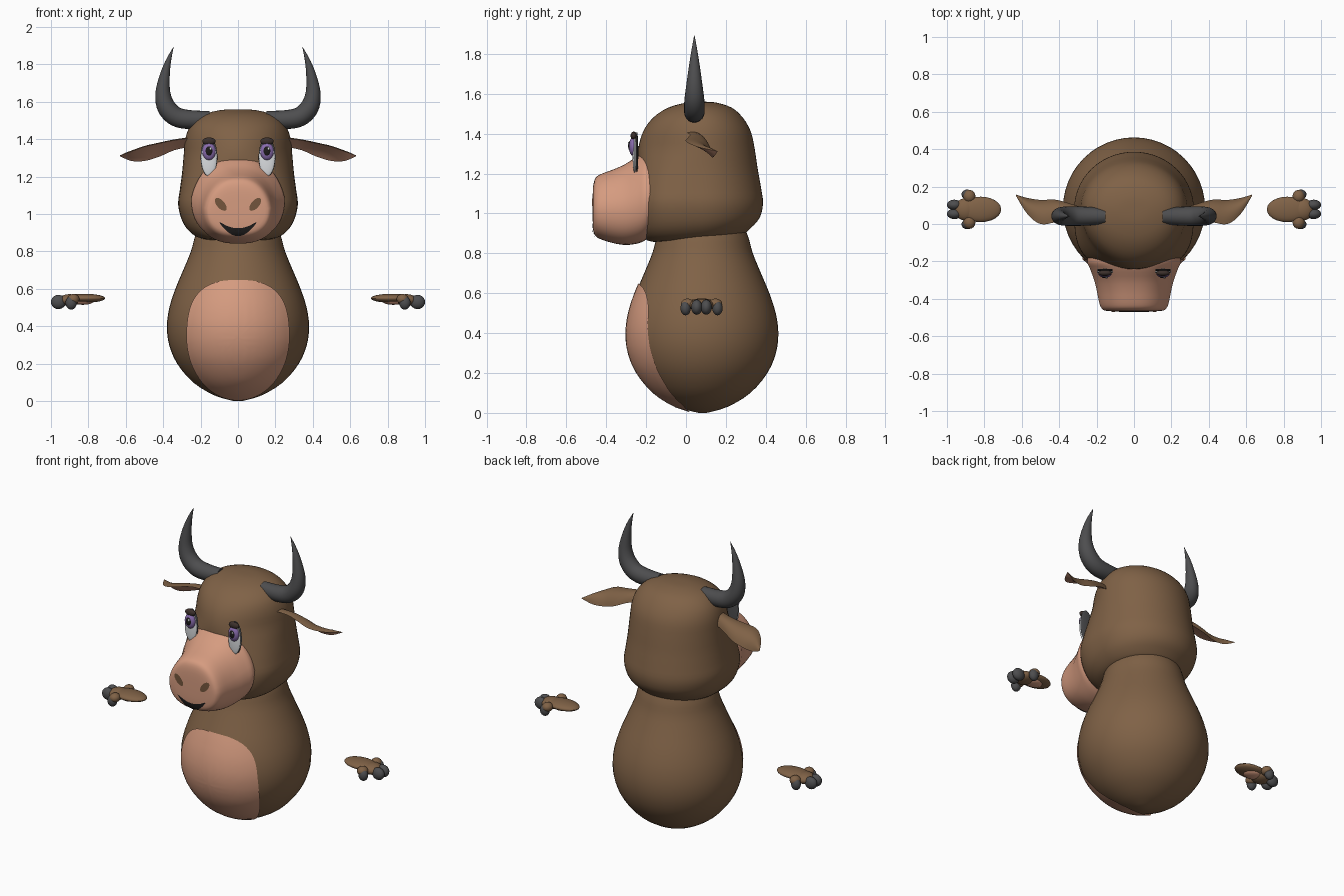
import bpy, bmesh, math
from mathutils import Vector
from mathutils.bvhtree import BVHTree

if "Cube" in bpy.data.objects:
    bpy.data.objects.remove(bpy.data.objects["Cube"])


def material(name, rgb):
    m = bpy.data.materials.new(name)
    m.diffuse_color = (*rgb, 1)
    m.use_nodes = True
    m.node_tree.nodes["Principled BSDF"].inputs["Base Color"].default_value = m.diffuse_color
    return m


BROWN = material("brown hide", (0.215, 0.122, 0.062))
PINK = material("pink skin", (0.67, 0.33, 0.215))
HORN = material("dark horn", (0.075, 0.075, 0.078))
BLACK = material("black", (0.012, 0.011, 0.011))
WHITE = material("eye white", (0.72, 0.74, 0.76))
PURPLE = material("purple iris", (0.25, 0.15, 0.42))
NOSTRIL = material("nostril brown", (0.17, 0.09, 0.045))
LID = material("eyelid brown", (0.045, 0.03, 0.025))


def finish(name, bm, *mats, recalc=True):
    if recalc:
        bmesh.ops.recalc_face_normals(bm, faces=bm.faces)
    me = bpy.data.meshes.new(name)
    bm.to_mesh(me)
    bm.free()
    ob = bpy.data.objects.new(name, me)
    bpy.context.collection.objects.link(ob)
    for m in mats:
        me.materials.append(m)
    bpy.ops.object.select_all(action='DESELECT')
    ob.select_set(True)
    bpy.context.view_layer.objects.active = ob
    bpy.ops.object.shade_smooth_by_angle(angle=math.radians(50))
    return ob


def smooth(stations, k=3):
    """Catmull-Rom interpolation of tuples."""
    out = []
    s = [stations[0]] + list(stations) + [stations[-1]]
    for a, b, c, d in zip(s, s[1:], s[2:], s[3:]):
        for i in range(k):
            t = i / k
            out.append(tuple(0.5 * (2 * q + (r - p) * t + (2 * p - 5 * q + 4 * r - u) * t * t
                                    + (3 * q - p - 3 * r + u) * t ** 3)
                             for p, q, r, u in zip(a, b, c, d)))
    return out + [stations[-1]]


def loft(name, rings, *mats, rule=None):
    """Skin closed rings; rule(column) picks the material."""
    bm = bmesh.new()
    vs = [[bm.verts.new(p) for p in r] for r in rings]
    n = len(vs[0])
    for a, b in zip(vs, vs[1:]):
        for j in range(n):
            f = bm.faces.new((a[j], a[(j + 1) % n], b[(j + 1) % n], b[j]))
            f.material_index = rule(j) if rule else 0
    bm.faces.new(vs[0])
    bm.faces.new(vs[-1])
    return finish(name, bm, *mats)


def sup(a, n):
    """Unit superellipse point."""
    c, s = math.cos(a), math.sin(a)
    return (math.copysign(abs(c) ** (2 / n), c), math.copysign(abs(s) ** (2 / n), s))


def angles(n):
    return [2 * math.pi * i / n for i in range(n)]


def ball(name, mat, centre, radii, seg=24):
    bm = bmesh.new()
    bmesh.ops.create_uvsphere(bm, u_segments=seg, v_segments=seg // 2, radius=1)
    for v in bm.verts:
        v.co = Vector(centre) + Vector(a * b for a, b in zip(v.co, radii))
    return finish(name, bm, mat)


def decal(name, mat, base, outline, centre, lift=0.005, steps=10):
    """Thin plate with an x-z outline, laid on the front of a base mesh."""
    tree = BVHTree.FromPolygons([v.co for v in base.data.vertices],
                                [p.vertices for p in base.data.polygons])
    bm = bmesh.new()

    def place(x, z):
        hit = tree.ray_cast(Vector((x, -3, z)), Vector((0, 1, 0)))
        if hit[0] is None:
            hit = tree.find_nearest(Vector((x, 0, z)))
        return bm.verts.new(hit[0] + hit[1] * lift)

    mid = place(*centre)
    rows = [[place(centre[0] + (x - centre[0]) * k / steps, centre[1] + (z - centre[1]) * k / steps)
             for x, z in outline] for k in range(1, steps + 1)]
    n = len(outline)
    for j in range(n):
        bm.faces.new((mid, rows[0][j], rows[0][(j + 1) % n]))
        for a, b in zip(rows, rows[1:]):
            bm.faces.new((a[j], b[j], b[(j + 1) % n], a[(j + 1) % n]))
    return finish(name, bm, mat, recalc=False)


# Body: pear-shaped turned form
profile = smooth([(0.0, 0.02), (0.03, 0.125), (0.1, 0.24), (0.2, 0.325), (0.3, 0.368), (0.4, 0.38),
                  (0.5, 0.367), (0.6, 0.335), (0.7, 0.293), (0.8, 0.252), (0.88, 0.23), (0.95, 0.2)])
body = loft("body", [[(r * math.cos(a), 0.083 + r * math.sin(a), z) for a in angles(48)]
                     for z, r in profile], BROWN)
belly = []
for a in angles(72):
    x, z = sup(a, 2.7 if a < math.pi else 2.0)
    belly.append((0.27 * x, 0.34 + (0.305 if z > 0 else 0.33) * z))
decal("belly_patch", PINK, body, belly, (0, 0.34), 0.007, 14)

# Head: height, half width, front, back, squareness of the front
rings = []
for z, w, yf, yb, n in smooth([
        (0.865, 0.08, -0.03, 0.14, 2.0), (0.87, 0.20, -0.17, 0.27, 2.4), (0.905, 0.26, -0.22, 0.325, 2.7),
        (0.965, 0.30, -0.237, 0.37, 3.0), (1.05, 0.32, -0.24, 0.386, 3.2), (1.13, 0.311, -0.24, 0.376, 2.9),
        (1.22, 0.299, -0.24, 0.36, 2.4), (1.32, 0.29, -0.24, 0.345, 1.9), (1.41, 0.28, -0.215, 0.325, 1.9),
        (1.48, 0.25, -0.165, 0.285, 2.0), (1.53, 0.19, -0.09, 0.23, 2.0), (1.555, 0.10, 0.0, 0.155, 2.0),
        (1.56, 0.02, 0.06, 0.1, 2.0)]):
    ring = []
    for a in angles(56):
        x, y = sup(a, 2.0 if a <= math.pi else n)
        y = 0.08 + y * ((yb - 0.08) if y > 0 else (0.08 - yf))
        ring.append((w * x, y, z + 0.07 * y * max(0, min(1, (1.05 - z) / 0.15))))
    rings.append(ring)
loft("head", rings, BROWN)

# Muzzle: depth, top, bottom, half width
rings = []
for y, top, bot, w in smooth([
        (-0.15, 1.29, 0.90, 0.235), (-0.20, 1.305, 0.868, 0.25), (-0.24, 1.29, 0.85, 0.235),
        (-0.30, 1.25, 0.842, 0.213), (-0.36, 1.222, 0.85, 0.198), (-0.42, 1.2, 0.868, 0.186),
        (-0.452, 1.18, 0.885, 0.172), (-0.465, 1.14, 0.915, 0.145), (-0.468, 1.08, 0.98, 0.06)]):
    ring = []
    for a in angles(48):
        x, t = sup(a, 2.5)
        ring.append((w * x * (1 - 0.22 * max(t, 0)), y, (top + bot) / 2 + t * (top - bot) / 2))
    rings.append(ring)
muzzle = loft("muzzle", rings, PINK)

# Smile and nostrils
arc = [i / 12 - 1 for i in range(25)]
smile = [(0.1 * u, 0.885 + 0.07 * u * u) for u in arc]
smile += [(0.1 * u, 0.925 + 0.035 * u * u) for u in reversed(arc[1:-1])]
decal("mouth", BLACK, muzzle, smile, (0, 0.905), 0.004, 3)
for s, side in ((-1, "left"), (1, "right")):
    pts = []
    for a in angles(20):
        p, q = 0.042 * math.cos(a), 0.021 * math.sin(a)
        pts.append((s * (0.092 + 0.66 * p - 0.75 * q), 1.052 + 0.75 * p + 0.66 * q))
    decal(side + "_nostril", NOSTRIL, muzzle, pts[::s], (s * 0.092, 1.052), 0.003, 3)

    # Eyes: dark backing, white disc, lens-shaped iris, pupil, glint and lid
    ex = s * 0.155
    ball(side + "_eye_backing", HORN, (ex, -0.246, 1.305), (0.045, 0.007, 0.104))
    ball(side + "_eye_white", WHITE, (ex, -0.257, 1.298), (0.043, 0.011, 0.096))
    ball(side + "_iris", PURPLE, (ex, -0.264, 1.335), (0.036, 0.022, 0.047))
    ball(side + "_pupil", BLACK, (ex, -0.278, 1.337), (0.02, 0.012, 0.027))
    ball(side + "_glint", WHITE, (ex + 0.008, -0.288, 1.35), (0.006, 0.004, 0.008), 12)
    ball(side + "_eyelid", LID, (ex, -0.262, 1.389), (0.036, 0.016, 0.021))

    # Horns: tapered tube swept along a curve
    path = smooth([(0.15, 1.51, 0.042), (0.25, 1.505, 0.05), (0.33, 1.52, 0.052), (0.382, 1.57, 0.05),
                   (0.401, 1.64, 0.041), (0.395, 1.72, 0.03), (0.375, 1.81, 0.016), (0.345, 1.893, 0.001)], 4)
    rings = []
    for i, (x, z, r) in enumerate(path):
        a, b = path[max(i - 1, 0)], path[min(i + 1, len(path) - 1)]
        d = Vector((b[0] - a[0], b[1] - a[1])).normalized()
        rings.append([(s * (x - d.y * r * math.cos(t)), 0.042 + r * math.sin(t), z + d.x * r * math.cos(t))
                      for t in angles(20)])
    loft(side + "_horn", rings, HORN)

    # Ears: cupped leaf, brown outside and pink inside
    rings = []
    for x, y, z, h in smooth([(0.25, 0.045, 1.39, 0.045), (0.34, 0.068, 1.375, 0.052),
                              (0.42, 0.075, 1.352, 0.07), (0.50, 0.07, 1.332, 0.075),
                              (0.57, 0.10, 1.316, 0.05), (0.632, 0.155, 1.312, 0.003)], 4):
        ring = []
        for i in range(20):
            u = -1 + i / 5 if i < 10 else 3 - i / 5
            cup = h * 0.3 * (0.5 - u * u)
            off = cup + (1 if i < 10 else -1) * min(0.012, h * 0.3) * (1 - u * u)
            ring.append((s * x, y + 0.86 * h * u + 0.51 * off, z - 0.51 * h * u + 0.86 * off))
        rings.append(ring)
    loft(side + "_ear", rings, BROWN, PINK, rule=lambda j: int(j >= 10))

    # Hands: palm, pad, outer fingers and dark hoof tips
    ball(side + "_palm", BROWN, (s * 0.82, 0.078, 0.55), (0.11, 0.068, 0.024))
    ball(side + "_knuckles", BROWN, (s * 0.9, 0.078, 0.54), (0.06, 0.06, 0.032))
    ball(side + "_palm_pad", PINK, (s * 0.83, 0.078, 0.535), (0.06, 0.045, 0.02))
    for k, tag in ((-1, "front"), (1, "back")):
        ball(f"{side}_{tag}_finger", BROWN, (s * 0.88, 0.078 + k * 0.07, 0.545), (0.032, 0.034, 0.028))
        ball(f"{side}_{tag}_outer_hoof", HORN, (s * 0.892, 0.078 + k * 0.08, 0.525), (0.03, 0.026, 0.036))
        ball(f"{side}_{tag}_middle_hoof", HORN, (s * 0.96, 0.078 + k * 0.024, 0.53), (0.04, 0.028, 0.038))
